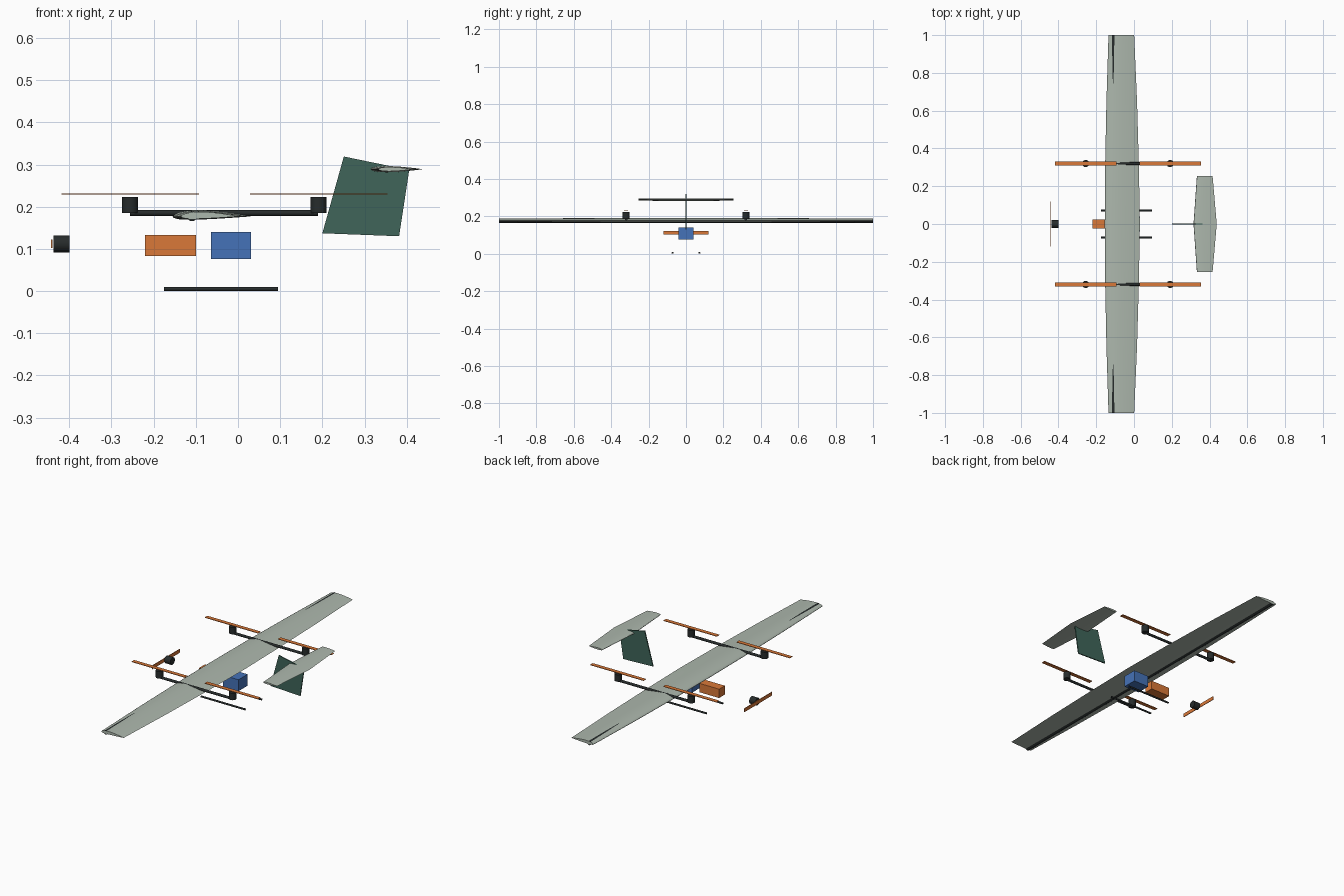
import bpy, bmesh
from math import pi, cos, sqrt
from mathutils import Matrix, Vector

if "Cube" in bpy.data.objects:
    bpy.data.objects.remove(bpy.data.objects["Cube"])


def material(name, rgb):
    m = bpy.data.materials.new(name)
    m.diffuse_color = (*rgb, 1)
    m.use_nodes = True
    m.node_tree.nodes["Principled BSDF"].inputs["Base Color"].default_value = m.diffuse_color
    return m


SKIN = material("pale_green", (0.42, 0.48, 0.42))
GREEN = material("dark_green", (0.05, 0.13, 0.10))
DARK = material("carbon", (0.02, 0.025, 0.025))
ORANGE = material("orange", (0.70, 0.19, 0.04))
BLUE = material("blue", (0.06, 0.17, 0.48))


def finish(bm, name, mat, smooth=False):
    bmesh.ops.recalc_face_normals(bm, faces=bm.faces)
    me = bpy.data.meshes.new(name)
    bm.to_mesh(me)
    bm.free()
    ob = bpy.data.objects.new(name, me)
    bpy.context.collection.objects.link(ob)
    me.materials.append(mat)
    if smooth:
        bpy.ops.object.select_all(action='DESELECT')
        ob.select_set(True)
        bpy.context.view_layer.objects.active = ob
        bpy.ops.object.shade_smooth_by_angle(angle=pi / 6)
    return ob


def box(name, center, size, mat):
    bm = bmesh.new()
    bmesh.ops.create_cube(bm, size=1)
    bmesh.ops.scale(bm, vec=size, verts=bm.verts)
    bmesh.ops.translate(bm, vec=center, verts=bm.verts)
    return finish(bm, name, mat)


def rod(name, a, b, radius, mat, segments=24):
    a, b = Vector(a), Vector(b)
    rot = (b - a).to_track_quat('Z', 'Y').to_matrix().to_4x4()
    bm = bmesh.new()
    bmesh.ops.create_cone(bm, cap_ends=True, segments=segments, radius1=radius,
                          radius2=radius, depth=(b - a).length,
                          matrix=Matrix.Translation((a + b) / 2) @ rot)
    return finish(bm, name, mat, True)


def airfoil(thick, camber, n=16):
    """Closed four-digit style section: upper side back to nose, then lower side."""
    def point(x, side):
        t = 5 * thick * (0.2969 * sqrt(x) - 0.126 * x - 0.3516 * x**2
                         + 0.2843 * x**3 - 0.1036 * x**4)
        p = 0.4
        c = (camber / p**2 * (2 * p * x - x * x) if x < p else
             camber / (1 - p)**2 * (1 - 2 * p + 2 * p * x - x * x))
        return x, c + side * t
    xs = [(1 - cos(pi * i / n)) / 2 for i in range(n + 1)]
    return [point(x, 1) for x in reversed(xs)] + [point(x, -1) for x in xs[1:-1]]


def lofted_wing(name, stations, z, section, mat):
    """Stations are (y, leading x, trailing x), mirrored to both sides."""
    full = [(-y, l, t) for y, l, t in reversed(stations[1:])] + stations
    bm = bmesh.new()
    rings = [[bm.verts.new((l + u * (t - l), y, z + v * (t - l))) for u, v in section]
             for y, l, t in full]
    for r, s in zip(rings, rings[1:]):
        for i in range(len(r)):
            j = (i + 1) % len(r)
            bm.faces.new((r[i], r[j], s[j], s[i]))
    bm.faces.new(rings[0])
    bm.faces.new(rings[-1])
    return finish(bm, name, mat, True)


# main wing with its full-span spar
lofted_wing("wing", [(0, -0.155, 0.031), (0.3, -0.153, 0.026), (0.65, -0.146, 0.016),
                     (1.0, -0.135, 0.001)], 0.177, airfoil(0.12, 0.02), SKIN)
rod("wing_spar", (-0.109, -1, 0.177), (-0.109, 1, 0.177), 0.0115, DARK)

# tailplane and swept fin
lofted_wing("tailplane", [(0, 0.315, 0.438), (0.255, 0.333, 0.416)], 0.289,
            airfoil(0.12, 0.0), SKIN)
bm = bmesh.new()
face = bm.faces.new([bm.verts.new((x, -0.003, z)) for x, z in
                     ((0.20, 0.137), (0.382, 0.130), (0.406, 0.287), (0.251, 0.319))])
ext = bmesh.ops.extrude_face_region(bm, geom=[face])
bmesh.ops.translate(bm, vec=(0, 0.006, 0),
                    verts=[v for v in ext["geom"] if isinstance(v, bmesh.types.BMVert)])
finish(bm, "fin", GREEN)

# booms, lift motors, lift propellers and skids on both sides
for side, y in (("left", -1), ("right", 1)):
    rod(f"boom_{side}", (-0.256, y * 0.32, 0.185), (0.19, y * 0.32, 0.185), 0.007, DARK)
    for end, x in (("front", -0.256), ("rear", 0.191)):
        rod(f"lift_motor_{end}_{side}", (x, y * 0.32, 0.185), (x, y * 0.32, 0.223),
            0.019, DARK)
        box(f"lift_propeller_{end}_{side}", (x, y * 0.32, 0.23), (0.326, 0.022, 0.003), ORANGE)
    rod(f"skid_{side}", (-0.175, y * 0.072, 0.005), (0.095, y * 0.072, 0.005), 0.005, DARK)

# nose motor and propeller
rod("nose_motor", (-0.437, 0, 0.112), (-0.40, 0, 0.112), 0.02, DARK)
box("nose_propeller", (-0.4415, 0, 0.112), (0.003, 0.24, 0.02), ORANGE)

# battery and payload
box("battery", (-0.16, 0, 0.108), (0.12, 0.05, 0.049), ORANGE)
box("payload", (-0.0165, 0, 0.108), (0.095, 0.08, 0.063), BLUE)
